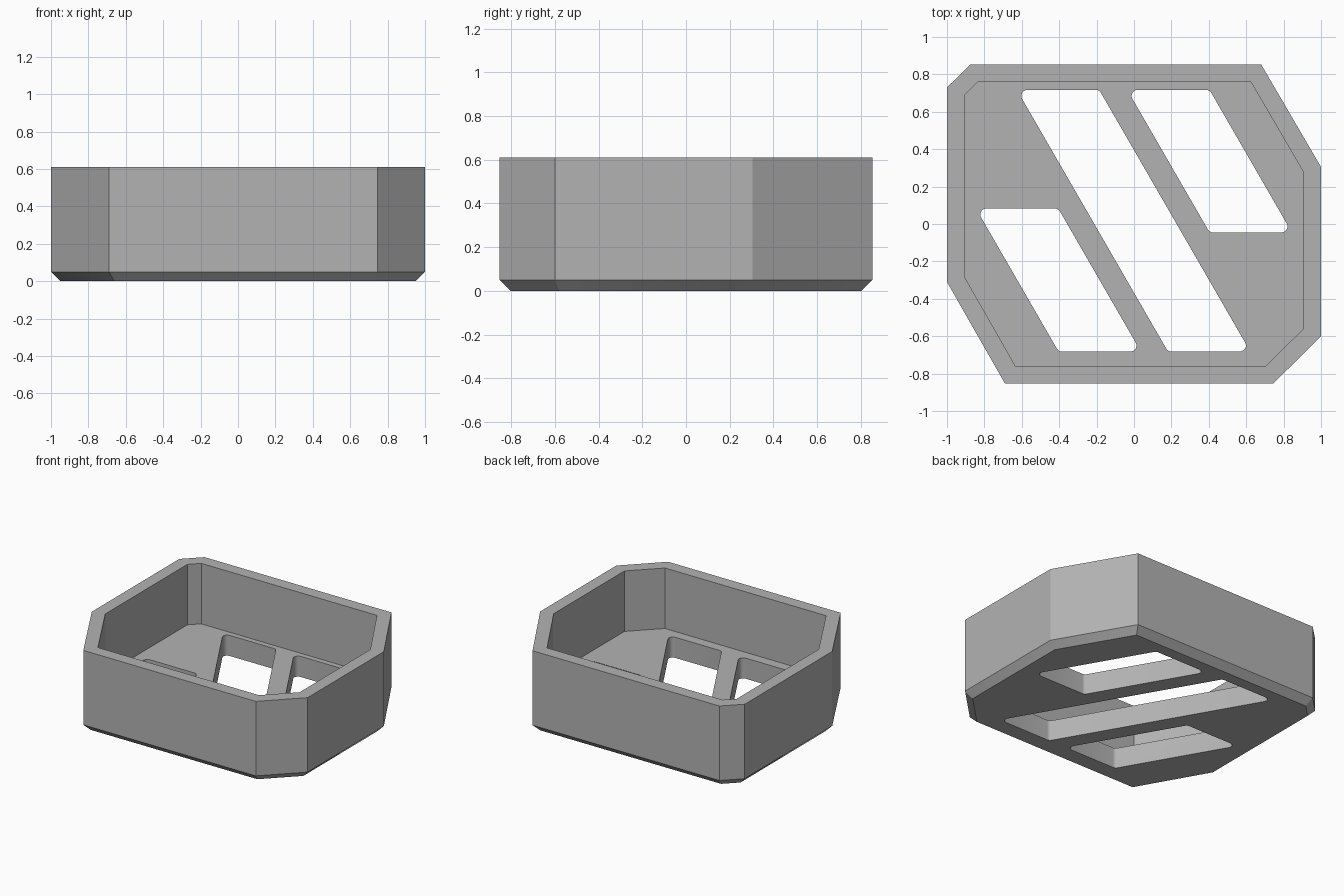
import bpy, bmesh, math
from mathutils import Vector

cube = bpy.data.objects.get("Cube")
if cube:
    bpy.data.objects.remove(cube, do_unlink=True)

HEIGHT, FLOOR, CHAMFER, WALL = 0.61, 0.155, 0.05, 0.095
SLANT = 1 / math.tan(math.radians(60))

grey = bpy.data.materials.new("grey plastic")
grey.use_nodes = True
colour = (0.45, 0.45, 0.45, 1)
grey.diffuse_color = colour
grey.node_tree.nodes["Principled BSDF"].inputs["Base Color"].default_value = colour


def inset(points, d):
    """Move every side of a counter-clockwise convex outline inward by d."""
    result = []
    for i, p in enumerate(points):
        a = (p - points[i - 1]).normalized()
        b = (points[(i + 1) % len(points)] - p).normalized()
        n, m = Vector((-a.y, a.x)), Vector((-b.y, b.x))
        result.append(p + (n + m) * d / (1 + n.dot(m)))
    return result


def fillet(points, radius, steps=6):
    """Round the corners of a counter-clockwise convex outline."""
    result = []
    for i, c in enumerate(inset(points, radius)):
        a = points[i] - points[i - 1]
        b = points[(i + 1) % len(points)] - points[i]
        start = math.atan2(-a.x, a.y)
        turn = (math.atan2(-b.x, b.y) - start) % math.tau
        for k in range(steps + 1):
            t = start + turn * k / steps
            result.append(c + radius * Vector((math.cos(t), math.sin(t))))
    return result


def loft(name, rings):
    """Closed solid through a stack of (outline, z) rings."""
    bm = bmesh.new()
    loops = [[bm.verts.new((p.x, p.y, z)) for p in pts] for pts, z in rings]
    for low, high in zip(loops, loops[1:]):
        for i in range(len(low)):
            bm.faces.new((low[i - 1], low[i], high[i], high[i - 1]))
    bm.faces.new(loops[0][::-1])
    bm.faces.new(loops[-1])
    bmesh.ops.recalc_face_normals(bm, faces=bm.faces)
    mesh = bpy.data.meshes.new(name)
    bm.to_mesh(mesh)
    bm.free()
    mesh.materials.append(grey)
    obj = bpy.data.objects.new(name, mesh)
    bpy.context.collection.objects.link(obj)
    return obj


# Tray: chamfered base, vertical walls, hollow inside
outline = [Vector(p) for p in ((-0.69, -0.853), (0.745, -0.853), (1, -0.6), (1, 0.305),
                               (0.68, 0.853), (-0.875, 0.853), (-1, 0.73), (-1, -0.31))]
inner = inset(outline, WALL)
tray = loft("tray", [(inset(outline, CHAMFER), 0), (outline, CHAMFER), (outline, HEIGHT),
                     (inner, HEIGHT), (inner, FLOOR)])

# Slanted rounded slots through the floor: left end of top edge, top y, bottom y
cutters = []
for x, top, bottom in ((-0.626, 0.717, -0.682), (-0.036, 0.717, -0.045), (-0.845, 0.083, -0.682)):
    shift = (top - bottom) * SLANT
    corners = [Vector(p) for p in ((x + shift, bottom), (x + shift + 0.44, bottom),
                                   (x + 0.44, top), (x, top))]
    shape = fillet(corners, 0.032)
    cutter = loft("slot_cutter", [(shape, -0.1), (shape, FLOOR + 0.1)])
    cutter.hide_render = True
    cutters.append(cutter)
    mod = tray.modifiers.new("slot", "BOOLEAN")
    mod.operation, mod.solver, mod.object = "DIFFERENCE", "EXACT", cutter

# Bake the cuts and drop the cutters
graph = bpy.context.evaluated_depsgraph_get()
baked = bpy.data.meshes.new_from_object(tray.evaluated_get(graph))
tray.modifiers.clear()
tray.data = baked
for cutter in cutters:
    bpy.data.objects.remove(cutter, do_unlink=True)

# Smooth the slot corners, keep the other edges crisp
bpy.ops.object.select_all(action="DESELECT")
tray.select_set(True)
bpy.context.view_layer.objects.active = tray
bpy.ops.object.shade_smooth_by_angle(angle=math.radians(25))
